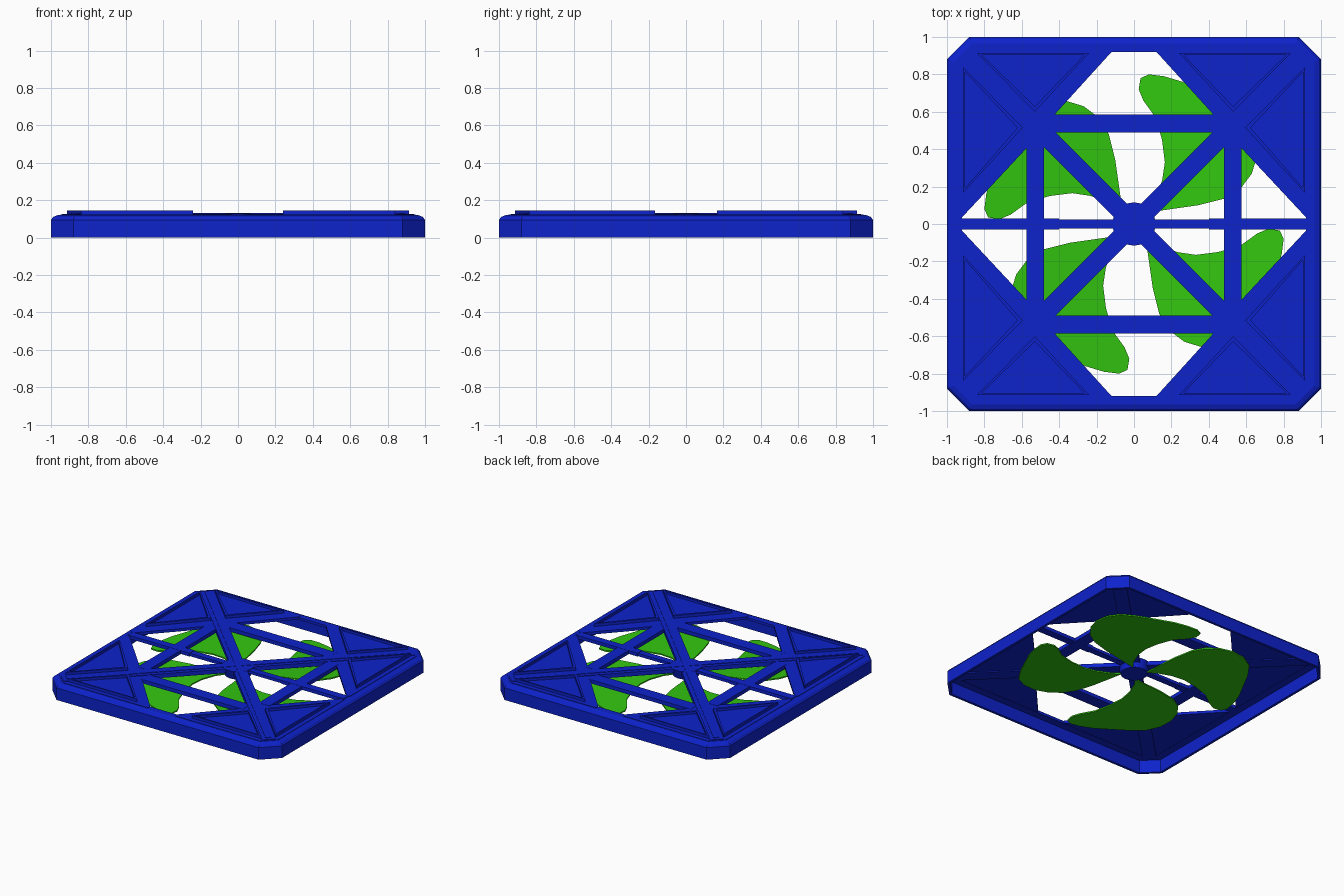
import bpy, bmesh, math
from mathutils import Matrix, Vector

if "Cube" in bpy.data.objects:
    bpy.data.objects.remove(bpy.data.objects["Cube"])


def material(name, color):
    m = bpy.data.materials.new(name)
    m.use_nodes = True
    m.diffuse_color = color
    m.node_tree.nodes["Principled BSDF"].inputs["Base Color"].default_value = color
    return m


blue = material("blue", (0.004, 0.016, 0.6, 1))
green = material("green", (0.032, 0.56, 0.005, 1))


def finish(name, bm, mat):
    bmesh.ops.recalc_face_normals(bm, faces=bm.faces)
    mesh = bpy.data.meshes.new(name)
    bm.to_mesh(mesh)
    bm.free()
    mesh.materials.append(mat)
    obj = bpy.data.objects.new(name, mesh)
    bpy.context.collection.objects.link(obj)
    return obj


def prism(name, points, z0, z1, mat=blue, inset=0, floor=0):
    """Extruded outline, optionally with a sunken floor inside a raised border."""
    bm = bmesh.new()
    face = bm.faces.new([bm.verts.new((x, y, z0)) for x, y in points])
    geom = bmesh.ops.extrude_face_region(bm, geom=[face])["geom"]
    for v in geom:
        if isinstance(v, bmesh.types.BMVert):
            v.co.z = z1
    bmesh.ops.recalc_face_normals(bm, faces=bm.faces)
    if inset:
        top = max(bm.faces, key=lambda f: f.calc_center_median().z)
        bmesh.ops.inset_region(bm, faces=[top], thickness=inset)
        # A vertical step down to the sunken floor
        low = bmesh.ops.extrude_discrete_faces(bm, faces=[top])["faces"]
        for v in low[0].verts:
            v.co.z = floor
    return finish(name, bm, mat)


def bar(name, start, end, width, z0, z1):
    a, b = Vector(start), Vector(end)
    side = (b - a).orthogonal().normalized() * width / 2
    return prism(name, [a + side, b + side, b - side, a - side], z0, z1)


# Hollow octagonal rim: a closed profile of (reach, height) swept around
profile = [(1, 0), (1, .095), (.988, .111), (.965, .12), (.92, .12),
           (.92, .1), (.98, .1), (.98, 0)]
bm = bmesh.new()
rings = []
for r, z in profile:
    c = .88 - (1 - r) * math.tan(math.pi / 8)
    outline = [(r, -c), (r, c), (c, r), (-c, r), (-r, c), (-r, -c), (-c, -r), (c, -r)]
    rings.append([bm.verts.new((x, y, z)) for x, y in outline])
for i, ring in enumerate(rings):
    nxt = rings[(i + 1) % len(rings)]
    for j in range(8):
        k = (j + 1) % 8
        bm.faces.new([ring[j], ring[k], nxt[k], nxt[j]])
finish("rim", bm, blue)

# Corner plates with raised triangular borders
plate = [(.12, .92), (.42, .59), (.42, .49), (.49, .42), (.57, .41), (.92, .035),
         (.95, .035), (.95, .86), (.86, .95), (.12, .95)]
triangles = {"end_triangle": [(.24, .915), (.84, .915), (.53, .6)],
             "side_triangle": [(.915, .84), (.915, .165), (.595, .515)]}
for sx in (-1, 1):
    for sy in (-1, 1):
        where = ("front" if sy < 0 else "back") + ("_left" if sx > 0 else "_right")

        def place(points):
            return [(x * sx, y * sy) for x, y in points]

        prism("corner_plate_" + where, place(plate), .102, .123)
        for name, pts in triangles.items():
            prism(name + "_" + where, place(pts), .11, .145, inset=.028, floor=.126)

# Square of cross bars
for s in (-1, 1):
    bar("cross_bar", (-.45, .537 * s), (.45, .537 * s), .096, .095, .124)
    bar("side_bar", (.528 * s, -.43), (.528 * s, .43), .094, .095, .1245)

# Middle bar, thinner towards the hub
bar("middle_bar", (-.94, 0), (.94, 0), .05, .1, .1225)
for s in (-1, 1):
    bar("middle_bar_end", (.4 * s, 0), (.94 * s, 0), .06, .099, .1255)

# Diagonal bars with a ridge along the top
for s in (-1, 1):
    bar("diagonal_bar", (-.9, -.9 * s), (.9, .9 * s), .1, .095, .127)
    bar("diagonal_ridge", (-.88, -.88 * s), (.88, .88 * s), .04, .12, .1305)

# Hub
bm = bmesh.new()
bmesh.ops.create_cone(bm, cap_ends=True, segments=32, radius1=.095, radius2=.115,
                      depth=.07, matrix=Matrix.Translation((0, 0, .093)))
hub = finish("hub", bm, blue)

# Four pitched fan blades
blade = [(.06, .06), (.11, .13), (.15, .23), (.165, .33), (.15, .45), (.115, .57),
         (.05, .66), (.025, .72), (.035, .78), (.08, .8), (.16, .79), (.26, .76),
         (.38, .7), (.5, .64), (.6, .57), (.65, .48), (.66, .37), (.63, .27),
         (.57, .19), (.48, .135), (.34, .1), (.2, .08)]
for i in range(4):
    fan = prism("fan_blade", blade, 0, .01, green)
    for v in fan.data.vertices:
        v.co.z += .06 + .07 * (.78 * v.co.x - .62 * v.co.y)
    fan.data.transform(Matrix.Rotation(i * math.pi / 2, 4, "Z"))
    fan.data.update()
